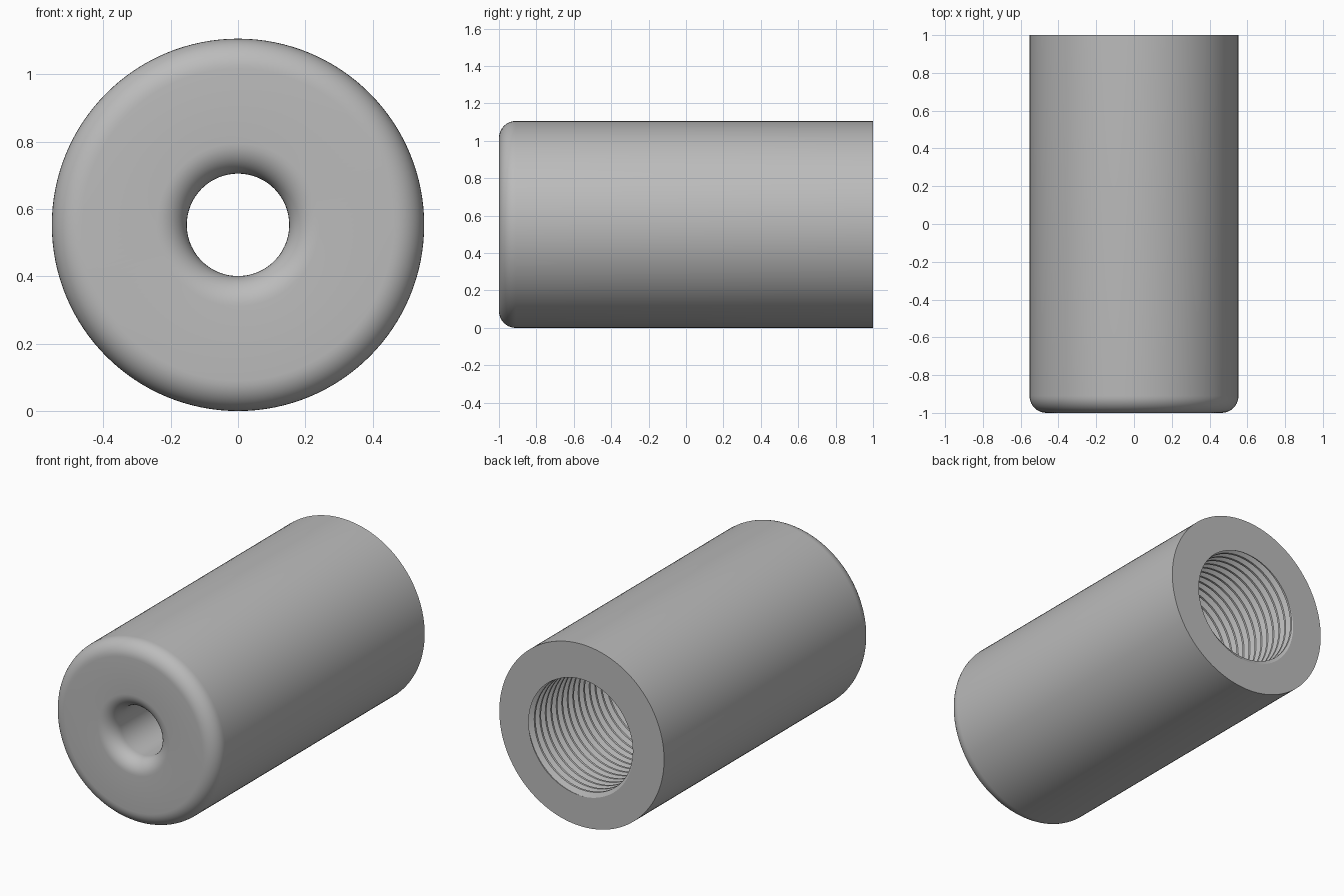
import bpy, bmesh
from math import sin, cos, pi

cube = bpy.data.objects.get("Cube")
if cube:
    bpy.data.objects.remove(cube, do_unlink=True)

# Main dimensions
R, HOLE, FILLET = 0.553, 0.152, 0.09
FRONT, BACK, FLOOR = -1.0, 1.0, 0.1
MINOR, MAJOR, PITCH = 0.34, 0.368, 0.0527
SEGMENTS, STEPS = 128, 10

# One thread turn: (fraction of pitch, radius)
TURN = [(0, MINOR), (0.25, MINOR), (0.56, MAJOR), (0.69, MAJOR), (1, MINOR)]


def thread_radius(phase):
    phase %= 1
    for (p0, r0), (p1, r1) in zip(TURN, TURN[1:]):
        if phase <= p1:
            return r0 + (r1 - r0) * (phase - p0) / (p1 - p0)


def arc(cr, cy, start, end):
    angles = [start + (end - start) * k / STEPS for k in range(STEPS + 1)]
    return [(cr + FILLET * cos(a), cy + FILLET * sin(a)) for a in angles]


def thread(turn):
    """Helical thread section at this fraction of a revolution, back to floor."""
    points = []
    count = int((BACK - FLOOR) / PITCH) + 3
    for n in range(count, -2, -1):
        for p, _ in reversed(TURN[:-1]):
            y = FLOOR + (n - 1 + p + turn) * PITCH
            y = min(max(y, FLOOR), BACK)
            points.append((thread_radius((y - FLOOR) / PITCH - turn), y))
    return points


def section(turn):
    """Closed radial section: outside, back face, thread, floor, hole, front."""
    mid = FRONT + FILLET
    outer = arc(R - FILLET, mid, -pi / 2, 0) + [(R, BACK)]
    hole = [(HOLE, FLOOR)] + arc(HOLE + FILLET, mid, pi, 3 * pi / 2)
    return outer + thread(turn) + hole


# Threaded sleeve, swept around the y axis
bm = bmesh.new()
columns = []
for i in range(SEGMENTS + 1):
    a = 2 * pi * i / SEGMENTS
    columns.append([bm.verts.new((r * sin(a), y, R + r * cos(a)))
                    for r, y in section(i / SEGMENTS)])
for c0, c1 in zip(columns, columns[1:]):
    for j in range(len(c0)):
        k = (j + 1) % len(c0)
        bm.faces.new((c0[j], c0[k], c1[k], c1[j]))
bmesh.ops.remove_doubles(bm, verts=bm.verts[:], dist=0.00005)
bmesh.ops.recalc_face_normals(bm, faces=bm.faces[:])

mesh = bpy.data.meshes.new("threaded_sleeve")
bm.to_mesh(mesh)
bm.free()
sleeve = bpy.data.objects.new("threaded_sleeve", mesh)
bpy.context.collection.objects.link(sleeve)

# Plain grey metal
grey = bpy.data.materials.new("grey")
grey.use_nodes = True
grey.diffuse_color = (0.5, 0.5, 0.5, 1)
grey.node_tree.nodes["Principled BSDF"].inputs["Base Color"].default_value = grey.diffuse_color
mesh.materials.append(grey)

bpy.ops.object.select_all(action='DESELECT')
sleeve.select_set(True)
bpy.context.view_layer.objects.active = sleeve
bpy.ops.object.shade_smooth_by_angle(angle=pi / 6)
